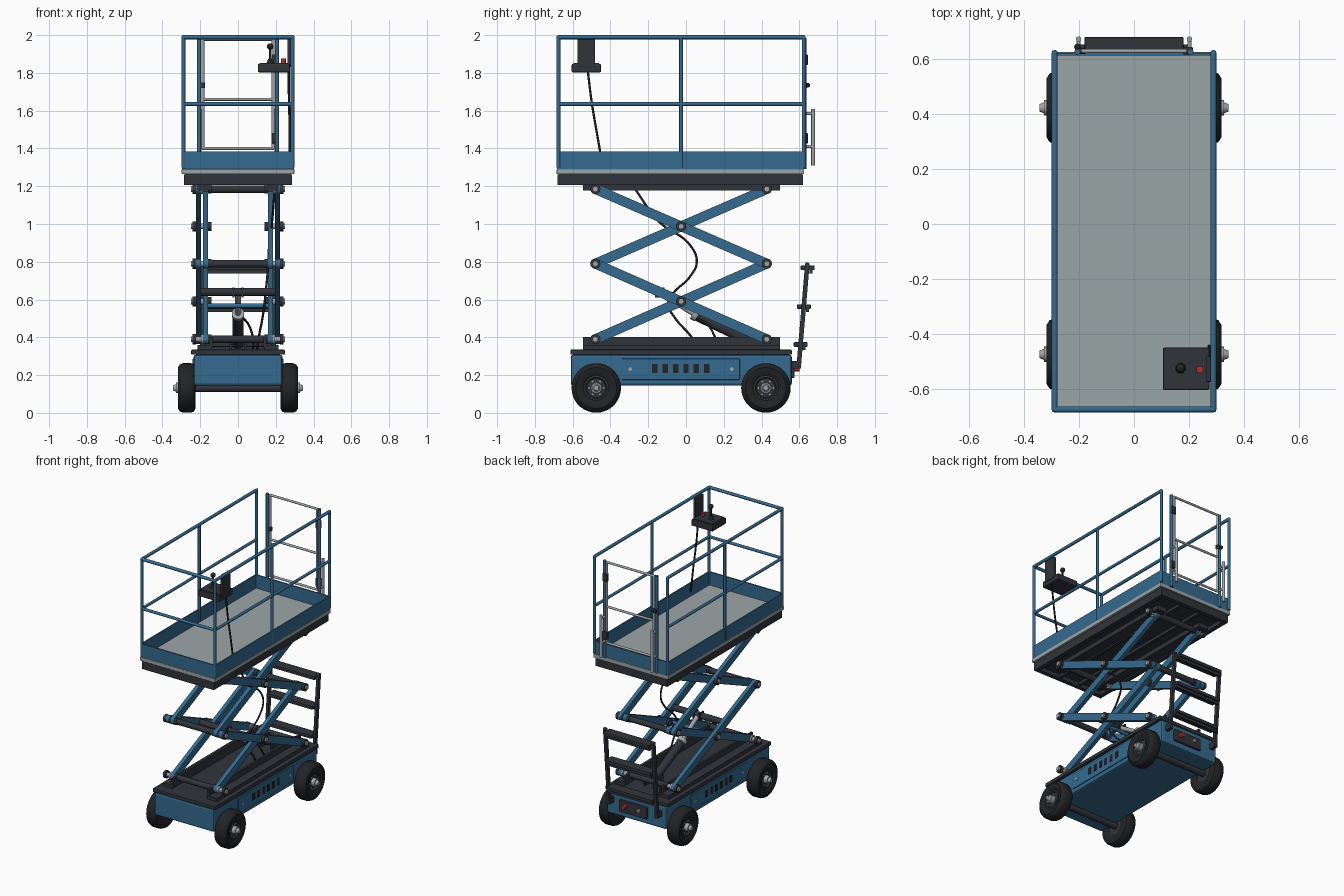
import bpy, bmesh, math
from mathutils import Vector

if "Cube" in bpy.data.objects:
    bpy.data.objects.remove(bpy.data.objects["Cube"])

def material(name, c):
    m = bpy.data.materials.new(name)
    m.diffuse_color = (*c, 1)
    m.use_nodes = True
    m.node_tree.nodes["Principled BSDF"].inputs["Base Color"].default_value = m.diffuse_color
    return m

BLUE = material("blue_paint", (0.036, 0.147, 0.275))
DARK = material("dark_steel", (0.03, 0.034, 0.042))
RUBBER = material("rubber", (0.016, 0.017, 0.019))
STEEL = material("light_steel", (0.36, 0.38, 0.39))
DECK = material("deck_grey", (0.33, 0.38, 0.39))
RED = material("red", (0.45, 0.03, 0.025))

def finish(name, bm, mat, smooth=False, bevel=0):
    bmesh.ops.recalc_face_normals(bm, faces=bm.faces)
    me = bpy.data.meshes.new(name)
    bm.to_mesh(me)
    bm.free()
    ob = bpy.data.objects.new(name, me)
    bpy.context.collection.objects.link(ob)
    me.materials.append(mat)
    if bevel:
        b = ob.modifiers.new("bevel", 'BEVEL')
        b.width, b.segments = bevel, 2
    if smooth:
        bpy.ops.object.select_all(action='DESELECT')
        ob.select_set(True)
        bpy.context.view_layer.objects.active = ob
        bpy.ops.object.shade_smooth_by_angle(angle=math.radians(35))
    return ob

def box(name, x, y, z, mat, bevel=0):
    bm = bmesh.new()
    bmesh.ops.create_cube(bm, size=1)
    for v in bm.verts:
        v.co = [lo + (c + .5) * (hi - lo) for c, (lo, hi) in zip(v.co, (x, y, z))]
    return finish(name, bm, mat, bevel=bevel)

def cyl(name, a, b, r, mat, seg=20, r2=None):
    a, b = Vector(a), Vector(b)
    bm = bmesh.new()
    bmesh.ops.create_cone(bm, cap_ends=True, segments=seg, radius1=r,
                          radius2=r if r2 is None else r2, depth=(b - a).length)
    q = (b - a).to_track_quat('Z', 'Y')
    for v in bm.verts:
        v.co = q @ v.co + (a + b) / 2
    return finish(name, bm, mat, True)

def ball(name, p, r, mat):
    bm = bmesh.new()
    bmesh.ops.create_uvsphere(bm, u_segments=16, v_segments=10, radius=r)
    bmesh.ops.translate(bm, verts=bm.verts, vec=p)
    return finish(name, bm, mat, True)

def frame(name, pts, r, mat, seg=14):
    # run of straight tubes with ball joints at the bends
    for i, (a, b) in enumerate(zip(pts, pts[1:])):
        cyl(name, a, b, r, mat, seg)
        if i:
            ball(name + "_joint", a, r, mat)

def cable(name, pts, r, mat):
    cu = bpy.data.curves.new(name, 'CURVE')
    cu.dimensions, cu.bevel_depth, cu.bevel_resolution, cu.use_fill_caps = '3D', r, 2, True
    sp = cu.splines.new('BEZIER')
    sp.bezier_points.add(len(pts) - 1)
    for bp, p in zip(sp.bezier_points, pts):
        bp.co = p
        bp.handle_left_type = bp.handle_right_type = 'AUTO'
    ob = bpy.data.objects.new(name, cu)
    bpy.context.collection.objects.link(ob)
    cu.materials.append(mat)
    bpy.ops.object.select_all(action='DESELECT')
    ob.select_set(True)
    bpy.context.view_layer.objects.active = ob
    bpy.ops.object.convert(target='MESH')

def lathe(name, profile, pos, side, mat, seg=36):
    # profile of (x offset, radius) spun about the wheel axis
    bm = bmesh.new()
    vs = [bm.verts.new((pos[0] + side * x, pos[1] + r, pos[2])) for x, r in profile]
    es = [bm.edges.new(p) for p in zip(vs, vs[1:])]
    bmesh.ops.spin(bm, geom=vs + es, cent=pos, axis=(1, 0, 0), angle=2 * math.pi,
                   steps=seg, use_merge=True)
    bmesh.ops.remove_doubles(bm, verts=bm.verts, dist=1e-5)
    return finish(name, bm, mat, True)

def arm(name, a, b, x0, x1, r, mat):
    # flat bar with rounded ends in the side plane
    t = math.atan2(b[1] - a[1], b[0] - a[0])
    pts = []
    for (y, z), s in ((a, math.pi / 2), (b, -math.pi / 2)):
        pts += [(y + r * math.cos(t + s + i * math.pi / 8), z + r * math.sin(t + s + i * math.pi / 8)) for i in range(9)]
    bm = bmesh.new()
    f = bm.faces.new([bm.verts.new((x0, y, z)) for y, z in pts])
    g = bmesh.ops.extrude_face_region(bm, geom=[f])['geom']
    bmesh.ops.translate(bm, verts=[v for v in g if isinstance(v, bmesh.types.BMVert)], vec=(x1 - x0, 0, 0))
    return finish(name, bm, mat, True)

def span(s, a, b):
    return tuple(sorted((s * a, s * b)))

# wheels and axles
TIRE = [(-.035, .06), (-.044, .085), (-.046, .108), (-.038, .124), (-.022, .131), (.022, .131),
        (.038, .124), (.048, .108), (.046, .085), (.036, .066), (.03, .06)]
for wy in (-.475, .423):
    cyl("axle", (-.25, wy, .132), (.25, wy, .132), .022, DARK)
    for s in (-1, 1):
        c = (s * .27, wy, .132)
        lathe("tire", TIRE, c, s, RUBBER)
        lathe("wheel_rim", [(-.03, 0), (-.03, .064), (.036, .066), (.038, .056), (.026, .05),
                            (.03, .03), (.03, 0)], c, s, DARK)
        cyl("wheel_hub", (s * .29, wy, .132), (s * .328, wy, .132), .028, STEEL)
        cyl("hub_cap", (s * .328, wy, .132), (s * .345, wy, .132), .02, STEEL, r2=.013)
        for i in range(6):
            t = i * math.pi / 3
            y, z = wy + .041 * math.cos(t), .132 + .041 * math.sin(t)
            cyl("wheel_bolt", (s * .29, y, z), (s * .305, y, z), .006, STEEL, 6)

# chassis
box("chassis", (-.235, .235), (-.61, .56), (.145, .308), BLUE, .012)
box("chassis_top_plate", (-.248, .248), (-.612, .56), (.308, .335), DARK, .005)
for s in (-1, 1):
    box("side_panel", span(s, .23, .241), (-.34, .285), (.175, .287), BLUE, .003)
    for i in range(6):
        y = -.165 + i * .055
        box("vent_slot", span(s, .235, .2435), (y - .014, y + .014), (.212, .26), RUBBER)
    for y in (-.295, .242):
        cyl("panel_screw", (s * .235, y, .232), (s * .245, y, .232), .01, STEEL, 12)
    box("base_rail", span(s, .14, .215), (-.545, .497), (.335, .36), DARK)
    box("base_rail_wall", span(s, .135, .15), (-.545, .497), (.345, .402), DARK)
    box("upper_rail", span(s, .14, .215), (-.545, .497), (1.178, 1.21), DARK)

# scissor stack
YF, YB, YC = -.48, .428, -.026
LEV = (.39, .79, 1.185)
for s in (-1, 1):
    for z0, z1 in zip(LEV, LEV[1:]):
        arm("outer_scissor_arm", (YF, z1), (YB, z0), s * .195, s * .222, .026, BLUE)
        arm("inner_scissor_arm", (YF, z0), (YB, z1), s * .158, s * .186, .026, BLUE)
    pivots = [(y, z) for z in LEV for y in (YF, YB)] + [(YC, (a + b) / 2) for a, b in zip(LEV, LEV[1:])]
    for y, z in pivots:
        cyl("pivot_pin", (s * .14, y, z), (s * .25, y, z), .015, STEEL)
        cyl("pivot_collar", (s * .222, y, z), (s * .24, y, z), .027, DARK)
        cyl("pivot_boss", (s * .14, y, z), (s * .158, y, z), .024, DARK)
for z in LEV:
    for y in (YF, YB):
        cyl("cross_tube", (-.16, y, z), (.16, y, z), .02, DARK)
for z in (.39, 1.185):
    for s in (-1, 1):
        for y in (YF, YB):
            cyl("slide_roller", (s * .186, y, z), (s * .196, y, z), .026, STEEL)

# lift cylinder
cyl("lift_tube", (-.195, -.14, .64), (.195, -.14, .64), .022, DARK)
cyl("brace_tube", (-.16, -.08, .567), (.16, -.08, .567), .012, BLUE)
cyl("lift_cylinder", (0, .37, .365), (0, .04, .525), .029, DARK)
cyl("cylinder_collar", (0, .06, .515), (0, .035, .527), .033, STEEL)
cyl("lift_rod", (0, .05, .52), (0, -.14, .64), .015, STEEL)
for s in (-1, 1):
    box("cylinder_bracket", span(s, .032, .044), (.32, .42), (.33, .4), DARK)
    box("rod_bracket", span(s, .018, .028), (-.165, -.115), (.61, .665), DARK)
cable("hydraulic_hose", [(.03, .06, .5), (.06, .12, .46), (.08, .16, .39), (.08, .2, .33)], .006, RUBBER)
cable("power_cable", [(.195, -.28, 1.2), (.18, -.14, 1.01), (.165, .02, .89), (.16, .057, .80), (.155, .02, .72),
                      (.145, -.07, .63), (.14, -.095, .575), (.13, -.06, .505), (.11, .03, .4), (.1, .07, .33)], .006, RUBBER)

# platform
box("platform_under_plate", (-.28, .28), (-.675, .615), (1.235, 1.266), DARK)
for s in (-1, 1):
    box("platform_side_beam", span(s, .255, .285), (-.68, .62), (1.206, 1.262), DARK)
    box("platform_rib", span(s, .07, .09), (-.66, .6), (1.215, 1.24), DARK)
    box("side_toe_board", span(s, .286, .296), (-.68, .622), (1.288, 1.385), BLUE)
for y in ((-.68, -.65), (.59, .62)):
    box("platform_end_beam", (-.285, .285), y, (1.206, 1.262), DARK)
for y in ((-.682, -.672), (.613, .623)):
    box("end_toe_board", (-.296, .296), y, (1.288, 1.385), BLUE)
box("deck", (-.298, .298), (-.685, .626), (1.264, 1.29), DECK, .003)

# guard rails
for n, z, r in (("top_rail", 1.989, .011), ("mid_rail", 1.635, .01)):
    frame(n, [(-.289, .623, z), (-.289, -.675, z), (.289, -.675, z), (.289, .623, z)], r, BLUE)
for s in (-1, 1):
    for y in (-.675, -.026, .623):
        cyl("rail_post", (s * .289, y, 1.3), (s * .289, y, 1.989), .01, BLUE, 14)
        ball("post_cap", (s * .289, y, 1.989), .011, BLUE)
    cyl("gate_post", (s * .206, .627, 1.29), (s * .206, .627, 1.985), .011, BLUE, 14)
    # grab handle beside the gate
    x = s * .202
    cyl("grab_handle", (x, .673, 1.31), (x, .673, 1.61), .01, STEEL, 14)
    for z in (1.41, 1.585):
        cyl("grab_handle_arm", (x, .63, z), (x, .673, z), .008, STEEL, 14)

# gate
frame("gate_frame", [(-.186, .63, 1.4), (.186, .63, 1.4), (.186, .63, 1.978), (-.186, .63, 1.978),
                     (-.186, .63, 1.4), (.186, .63, 1.4)], .008, STEEL)
cyl("gate_mid_bar", (-.186, .63, 1.66), (.186, .63, 1.66), .008, STEEL, 14)
for z in (1.455, 1.87):
    box("gate_hinge", (.178, .214), (.618, .645), (z - .028, z + .028), DARK, .004)
box("gate_latch", (-.215, -.175), (.62, .64), (1.72, 1.75), DARK, .003)
ball("latch_knob", (-.206, .645, 1.735), .012, RUBBER)

# control box
box("control_box", (.105, .275), (-.605, -.45), (1.803, 1.848), DARK, .006)
box("control_face", (.115, .265), (-.595, -.46), (1.845, 1.853), DARK)
box("control_bracket", (.262, .28), (-.575, -.482), (1.83, 1.985), DARK, .003)
cyl("joystick_boot", (.17, -.525, 1.85), (.17, -.525, 1.875), .02, RUBBER, r2=.009)
cyl("joystick", (.17, -.525, 1.86), (.17, -.525, 1.935), .006, RUBBER)
ball("joystick_knob", (.17, -.525, 1.94), .017, RUBBER)
cyl("stop_button", (.24, -.53, 1.85), (.24, -.53, 1.875), .013, RED)
cable("control_cable", [(.268, -.52, 1.81), (.27, -.5, 1.65), (.274, -.475, 1.5), (.274, -.445, 1.33)], .006, RUBBER)

# ladder
for s in (-1, 1):
    arm("ladder_rail", (.598, .26), (.642, .785), s * .18, s * .2, .012, DARK)
    box("ladder_mount", span(s, .178, .202), (.55, .61), (.235, .275), DARK)
for y, z in ((.607, .362), (.624, .563), (.644, .768)):
    box("ladder_step", (-.18, .18), (y - .037, y + .037), (z - .012, z + .012), DARK, .004)
    box("step_lip", (-.18, .18), (y + .01, y + .026), (z - .03, z + .005), DARK)

# ground control panel
box("rear_panel", (-.09, .13), (.555, .575), (.185, .27), DARK, .005)
cyl("rear_stop_button", (.08, .57, .235), (.08, .6, .235), .016, RED)
cyl("rear_switch", (-.03, .57, .235), (-.03, .585, .235), .012, STEEL)
